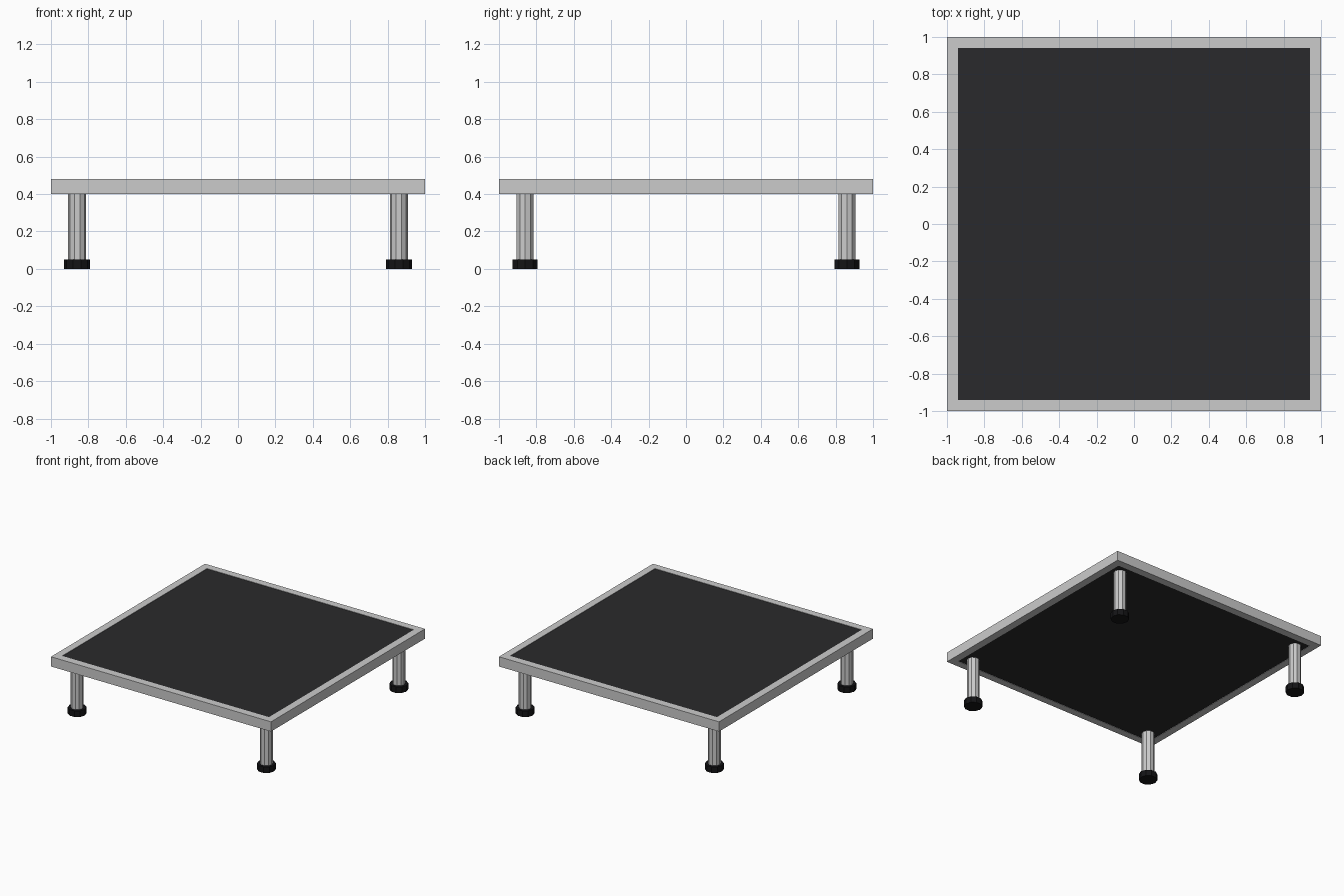
import bpy, bmesh, math

if "Cube" in bpy.data.objects:
    bpy.data.objects.remove(bpy.data.objects["Cube"])

TOP, BOTTOM = 0.48, 0.40
INNER = 0.94
LEG = 0.86


def material(name, rgb):
    m = bpy.data.materials.new(name)
    m.diffuse_color = (*rgb, 1)
    m.use_nodes = True
    m.node_tree.nodes["Principled BSDF"].inputs["Base Color"].default_value = m.diffuse_color
    return m


deck_black = material("deck_black", (0.023, 0.023, 0.025))
rubber_black = material("rubber_black", (0.007, 0.007, 0.008))


def cylinder(name, x, y, radius, z0, z1, mat=None):
    # ten flat sides with a corner on the x axis
    bpy.ops.mesh.primitive_cylinder_add(
        vertices=10, radius=radius, depth=z1 - z0,
        location=(x, y, (z0 + z1) / 2), rotation=(0, 0, math.pi / 2))
    ob = bpy.context.object
    ob.name = name
    if mat:
        ob.data.materials.append(mat)
    return ob


# Square frame: a rectangular section carried around four mitred corners
bm = bmesh.new()
section = [(1, BOTTOM), (1, TOP), (INNER, TOP), (INNER, BOTTOM)]
rings = [[bm.verts.new((sx * r, sy * r, z)) for r, z in section]
         for sx, sy in ((-1, -1), (1, -1), (1, 1), (-1, 1))]
for i in range(4):
    a, b = rings[i], rings[(i + 1) % 4]
    for j in range(4):
        k = (j + 1) % 4
        bm.faces.new((a[j], b[j], b[k], a[k]))
bmesh.ops.recalc_face_normals(bm, faces=bm.faces)
mesh = bpy.data.meshes.new("frame")
bm.to_mesh(mesh)
bm.free()
bpy.context.collection.objects.link(bpy.data.objects.new("frame", mesh))

# Deck panel filling the frame
bpy.ops.mesh.primitive_cube_add(size=1, location=(0, 0, (TOP + BOTTOM) / 2))
deck = bpy.context.object
deck.name = "deck_panel"
deck.scale = (2 * INNER, 2 * INNER, TOP - BOTTOM - 0.006)
deck.data.materials.append(deck_black)

# Legs with rubber feet
for side, x in (("left", -LEG), ("right", LEG)):
    for end, y in (("front", -LEG), ("back", LEG)):
        cylinder(f"{end}_{side}_leg", x, y, 0.048, 0.05, BOTTOM + 0.003)
        cylinder(f"{end}_{side}_foot", x, y, 0.07, 0, 0.05, rubber_black)
